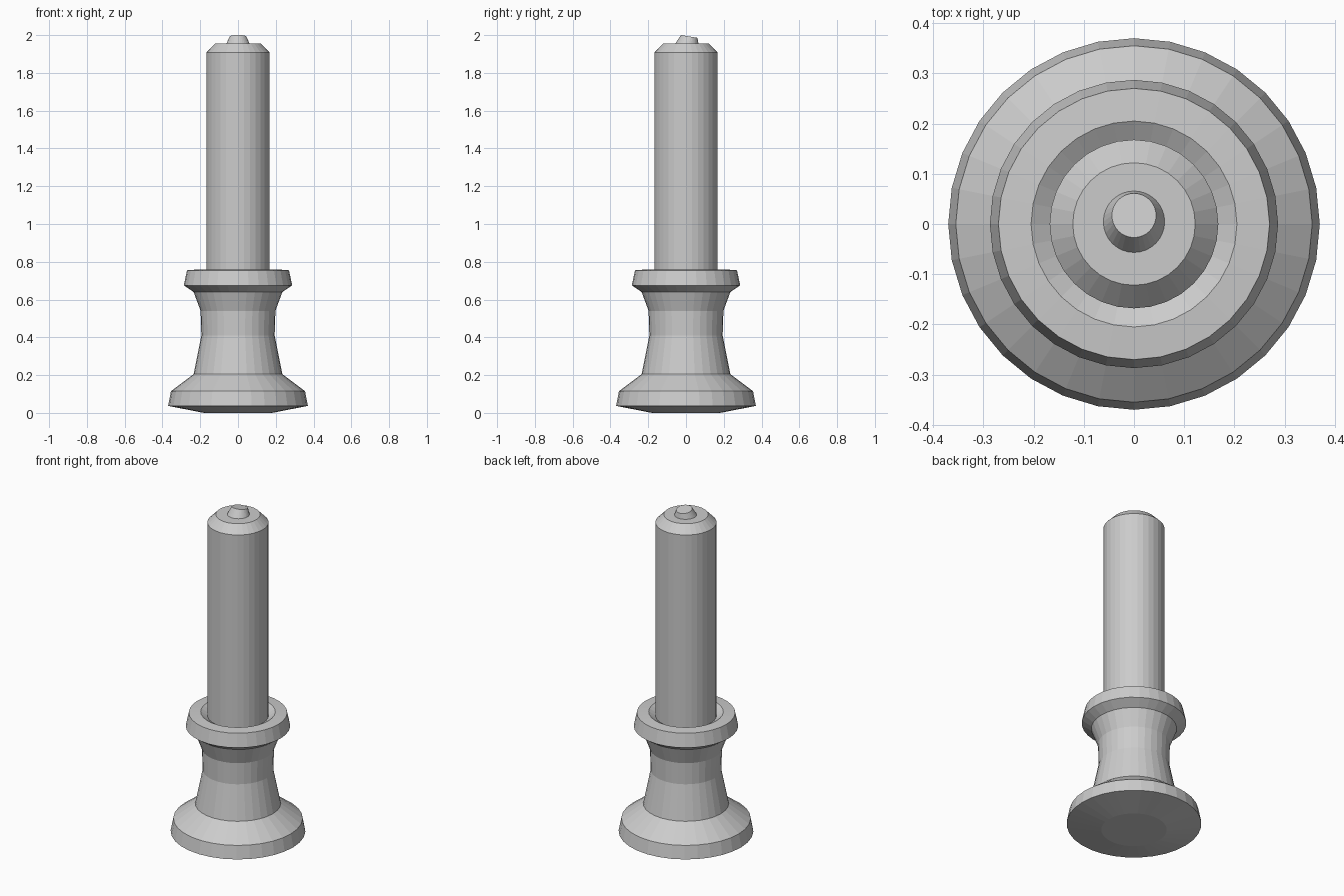
import bpy, bmesh, math

if "Cube" in bpy.data.objects:
    bpy.data.objects.remove(bpy.data.objects["Cube"])

SIDES = 32

def lathe(name, rings):
    """Closed flat-faced turning; each ring is (radius, z, y offset, y slope)."""
    bm = bmesh.new()
    loops = []
    for ring in rings:
        r, z, oy, slope = (tuple(ring) + (0, 0))[:4]
        loop = []
        for i in range(SIDES):
            a = 2 * math.pi * i / SIDES
            y = r * math.sin(a)
            loop.append(bm.verts.new((r * math.cos(a), oy + y, z + slope * y)))
        loops.append(loop)
    for lo, hi in zip(loops, loops[1:]):
        for i in range(SIDES):
            j = (i + 1) % SIDES
            bm.faces.new((lo[i], lo[j], hi[j], hi[i]))
    bm.faces.new(list(reversed(loops[0])))
    bm.faces.new(loops[-1])
    bmesh.ops.recalc_face_normals(bm, faces=bm.faces)
    mesh = bpy.data.meshes.new(name)
    bm.to_mesh(mesh)
    bm.free()
    obj = bpy.data.objects.new(name, mesh)
    bpy.context.collection.objects.link(obj)
    return obj

# Turned holder: shallow dished foot, waisted stem, rim and cup
lathe("candle_holder", [
    (0.18, 0.0), (0.37, 0.037), (0.355, 0.115), (0.235, 0.205),
    (0.194, 0.41), (0.198, 0.54), (0.235, 0.64), (0.287, 0.675),
    (0.27, 0.755), (0.205, 0.76), (0.168, 0.737),
])

# Candle with chamfered top
lathe("candle", [(0.168, 0.737), (0.168, 1.908), (0.122, 1.955)])

# Short wick leaning backwards with a tilted top
lathe("wick", [(0.062, 1.953, 0.004), (0.044, 1.993, 0.017, -0.17)])
